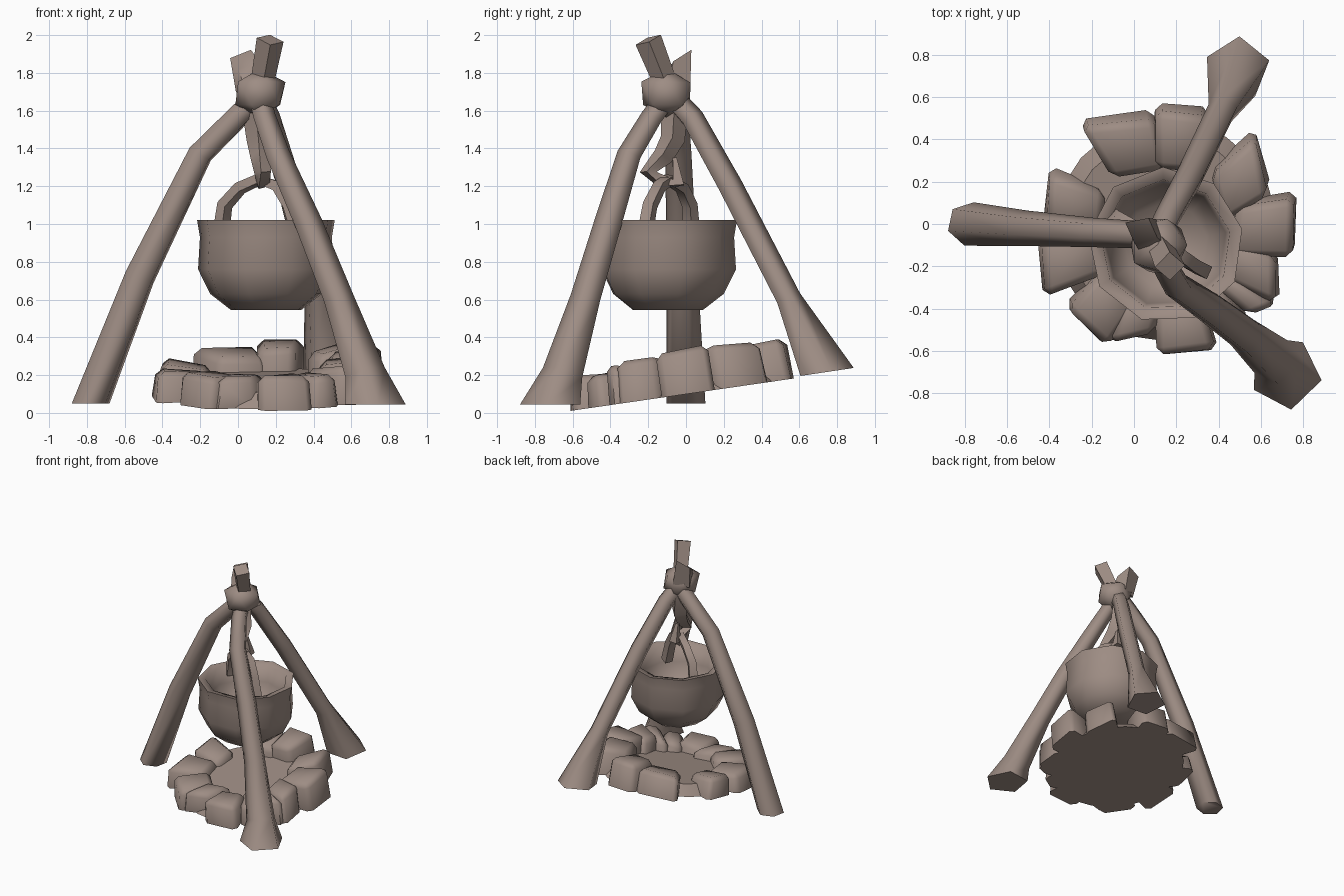
import bpy, bmesh, math, random
from mathutils import Vector, Matrix

random.seed(4)
if "Cube" in bpy.data.objects:
    bpy.data.objects.remove(bpy.data.objects["Cube"])

clay = bpy.data.materials.new("warm grey brown")
clay.use_nodes = True
CLAY = (0.34, 0.265, 0.23, 1)
clay.diffuse_color = CLAY
clay.node_tree.nodes["Principled BSDF"].inputs["Base Color"].default_value = CLAY


def finish(bm, name, angle=80):
    bmesh.ops.recalc_face_normals(bm, faces=bm.faces)
    mesh = bpy.data.meshes.new(name)
    bm.to_mesh(mesh)
    bm.free()
    mesh.materials.append(clay)
    ob = bpy.data.objects.new(name, mesh)
    bpy.context.collection.objects.link(ob)
    bpy.ops.object.select_all(action="DESELECT")
    ob.select_set(True)
    bpy.context.view_layer.objects.active = ob
    bpy.ops.object.shade_smooth_by_angle(angle=math.radians(angle))


def bridge(bm, rings):
    for a, b in zip(rings, rings[1:]):
        for i in range(len(a)):
            j = (i + 1) % len(a)
            bm.faces.new((a[i], a[j], b[j], b[i]))
    bm.faces.new(rings[0])
    bm.faces.new(rings[-1])


def tube(name, path, radii, sides=5, end=None, turn=0.0):
    """Tapered tube along a path; end is the direction the last cut faces."""
    bm = bmesh.new()
    pts = [Vector(p) for p in path]
    rings = []
    for i, (p, r) in enumerate(zip(pts, radii)):
        t = (pts[min(i + 1, len(pts) - 1)] - pts[max(i - 1, 0)]).normalized()
        if end and i == len(pts) - 1:
            t = Vector(end).normalized()
        if i == 0:
            u = t.orthogonal().normalized()
        u = (u - t * u.dot(t)).normalized()
        v = t.cross(u)
        angles = [turn + math.tau * k / sides for k in range(sides)]
        rings.append([bm.verts.new(p + (u * math.cos(a) + v * math.sin(a)) * r) for a in angles])
    bridge(bm, rings)
    finish(bm, name, 75)


# Tripod poles, each ending in a flared foot
DOWN = (0, 0, -1)
tube("left_pole",
     [(0.14, -0.06, 1.7), (0.01, -0.05, 1.58), (-0.2, -0.04, 1.37),
      (-0.52, -0.02, 0.72), (-0.78, 0, 0.05)],
     [0.065, 0.065, 0.07, 0.085, 0.105], 6, DOWN)
tube("back_pole",
     [(0.1, -0.1, 1.7), (0.16, 0.03, 1.56), (0.27, 0.23, 1.2),
      (0.42, 0.54, 0.6), (0.49, 0.735, 0.215)],
     [0.06, 0.065, 0.07, 0.072, 0.155], 5, (0, 0.15, -1))
tube("front_pole",
     [(0.1, -0.06, 1.72), (0.14, -0.18, 1.56), (0.21, -0.3, 1.36), (0.37, -0.41, 1.0),
      (0.53, -0.53, 0.6), (0.67, -0.65, 0.2), (0.72, -0.71, 0.045)],
     [0.06, 0.062, 0.068, 0.078, 0.085, 0.115, 0.17], 5, DOWN, 0.5)

# Pole tips rising above the lashing, the front one cut to a slant
tube("front_pole_tip", [(0.07, -0.06, 1.72), (0.035, -0.03, 1.87)], [0.09, 0.085], 4, (-0.2, -0.6, 0.8), 0.4)
tube("back_pole_tip", [(0.12, -0.09, 1.7), (0.17, -0.2, 1.975)], [0.06, 0.072], 4, turn=0.8)

# Lumpy lashing knot
bm = bmesh.new()
bmesh.ops.create_icosphere(bm, subdivisions=1, radius=1)
for v in bm.verts:
    v.co *= random.uniform(0.97, 1.12)
bmesh.ops.transform(bm, verts=bm.verts,
                    matrix=Matrix.Translation((0.115, -0.1, 1.69)) @ Matrix.Diagonal((0.145, 0.145, 0.13, 1)))
finish(bm, "lashing_knot")

# Hook strap and curled hook
tube("hook",
     [(0.09, -0.06, 1.62), (0.11, -0.07, 1.45), (0.12, -0.12, 1.36), (0.13, -0.2, 1.275),
      (0.13, -0.12, 1.22), (0.13, -0.04, 1.22), (0.12, -0.06, 1.35)],
     [0.07, 0.065, 0.055, 0.045, 0.042, 0.045, 0.015], 4, turn=0.8)

# Arched pot handle, set diagonally
tube("pot_handle",
     [(-0.09, 0.03, 0.95), (-0.07, 0.02, 1.1), (0.01, -0.02, 1.19), (0.11, -0.09, 1.235),
      (0.21, -0.14, 1.2), (0.275, -0.19, 1.1), (0.33, -0.22, 0.93)],
     [0.045, 0.042, 0.038, 0.036, 0.038, 0.042, 0.045], 4, turn=0.8)

# Hollow pot: outside wall, rim, then inside wall
bm = bmesh.new()
rings = []
SIDES = 9
for r, z in [(0.19, 0.545), (0.3, 0.63), (0.365, 0.76), (0.355, 0.93), (0.37, 1.02),
             (0.31, 1.01), (0.29, 0.88), (0.2, 0.7)]:
    angles = [math.tau * (k + 0.3) / SIDES for k in range(SIDES)]
    rings.append([bm.verts.new((0.15 + r * math.cos(a), -0.1 + r * math.sin(a), z)) for a in angles])
bridge(bm, rings)
finish(bm, "cooking_pot")

# Fire pit lies on a gentle slope rising to the back
CENTRE = Vector((0.15, -0.03))
slope = Matrix.Translation((*CENTRE, 0.095)) @ Matrix.Rotation(math.atan(0.145), 4, "X")

bm = bmesh.new()
bmesh.ops.create_cone(bm, cap_ends=True, segments=22, radius1=0.53, radius2=0.46, depth=0.08)
bmesh.ops.transform(bm, verts=bm.verts, matrix=slope @ Matrix.Translation((0, 0, 0.04)))
finish(bm, "pit_floor", 30)

# Ring of stones: two outer corners on the ground, then the height
STONES = [((0.76, -0.13), (0.77, 0.16), 0.24), ((0.65, 0.18), (0.57, 0.46), 0.23),
          ((0.36, 0.56), (0.1, 0.58), 0.23), ((0.09, 0.55), (-0.26, 0.5), 0.19),
          ((-0.4, 0.28), (-0.43, 0.01), 0.16), ((-0.46, -0.03), (-0.43, -0.35), 0.16),
          ((-0.33, -0.38), (-0.14, -0.58), 0.18), ((-0.14, -0.56), (0.11, -0.5), 0.18),
          ((0.11, -0.62), (0.4, -0.6), 0.18), ((0.4, -0.54), (0.55, -0.45), 0.18),
          ((0.54, -0.42), (0.69, -0.37), 0.2), ((0.69, -0.37), (0.68, -0.13), 0.22)]
INNER = 0.52
for n, (first, second, height) in enumerate(STONES):
    bm = bmesh.new()
    bmesh.ops.create_cube(bm, size=1)
    corners = [Vector(first) - CENTRE, Vector(second) - CENTRE]
    middle = (corners[0] + corners[1]) / 2
    for v in bm.verts:
        top, out = v.co.z > 0, v.co.x > 0
        half = corners[0 if v.co.y < 0 else 1] - middle
        reach = (0.97 if top else 1) if out else INNER
        spot = middle * reach + half * (1 if out else 0.8) * (0.93 if top else 1)
        v.co = Vector((*spot, height * (1 if out else 0.85) if top else 0))
        if top:
            v.co += Vector([random.uniform(-0.015, 0.015) for _ in range(3)])
    bm.normal_update()
    lid = [e for e in bm.edges if max(v.co.z for v in e.verts) > 0.08]
    bmesh.ops.bevel(bm, geom=lid, offset=0.035, segments=1, affect="EDGES", clamp_overlap=True)
    bmesh.ops.transform(bm, verts=bm.verts, matrix=slope)
    finish(bm, f"pit_stone_{n + 1}", 60)
